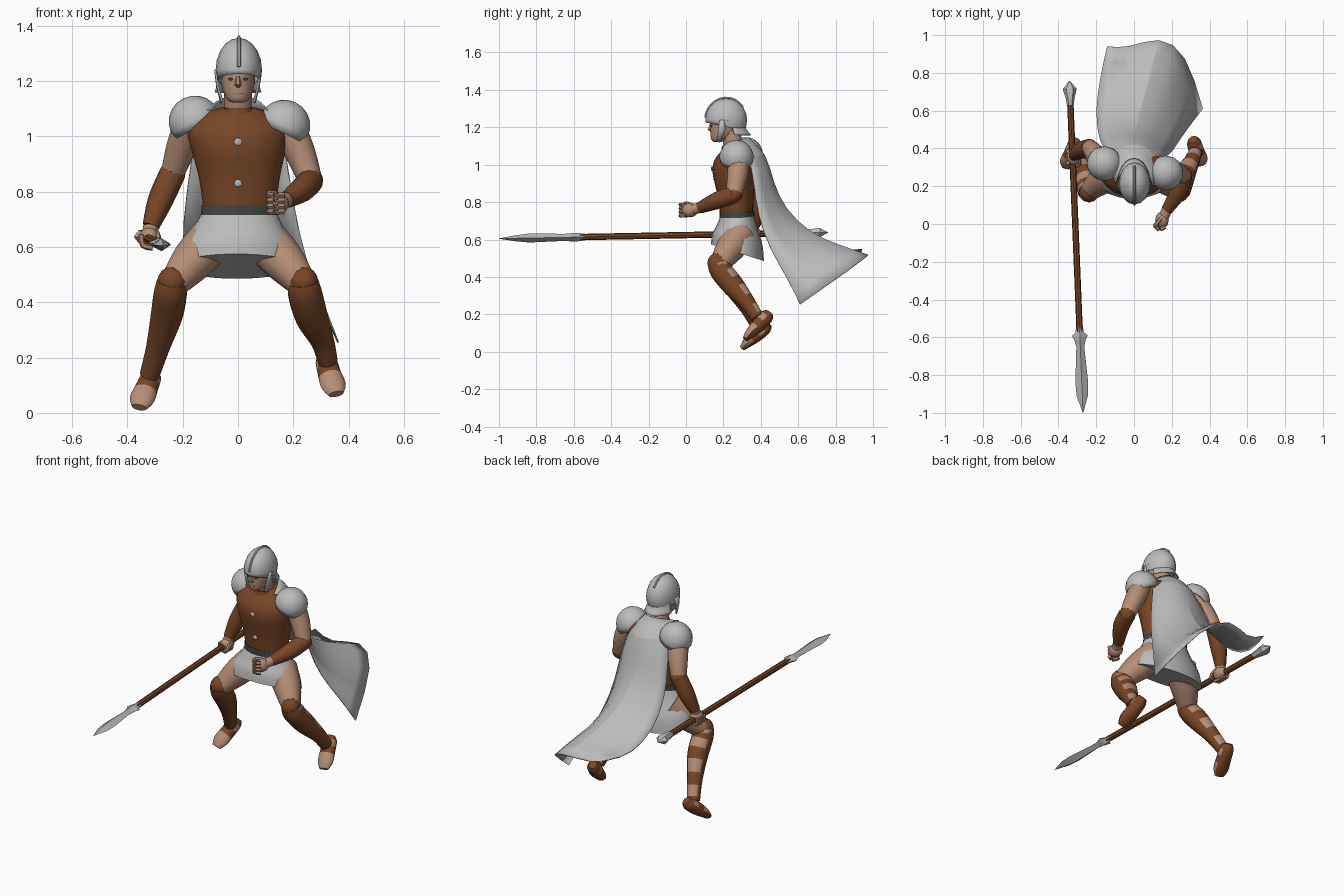
import bpy, bmesh, math
from mathutils import Vector, Matrix

if "Cube" in bpy.data.objects:
    bpy.data.objects.remove(bpy.data.objects["Cube"])


def mat(name, r, g, b):
    m = bpy.data.materials.new(name)
    m.diffuse_color = (r, g, b, 1)
    m.use_nodes = True
    m.node_tree.nodes["Principled BSDF"].inputs["Base Color"].default_value = m.diffuse_color
    return m


GREY = mat("silver_grey", .50, .50, .50)
BROWN = mat("brown_leather", .19, .062, .02)
SKIN = mat("skin", .46, .27, .18)
DARK = mat("dark_belt", .055, .06, .055)


def add(name, verts, faces, *mats):
    me = bpy.data.meshes.new(name)
    me.from_pydata([tuple(v) for v in verts], [], faces)
    bm = bmesh.new()
    bm.from_mesh(me)
    bmesh.ops.recalc_face_normals(bm, faces=bm.faces)
    bm.to_mesh(me)
    bm.free()
    for m in mats:
        me.materials.append(m)
    ob = bpy.data.objects.new(name, me)
    bpy.context.collection.objects.link(ob)
    return ob


def smooth_path(pts, sub):
    # Catmull-Rom through points of (x, y, z, rx, ry)
    pts = [tuple(p) if len(p) == 5 else tuple(p) + (p[3],) for p in pts]
    if sub < 2:
        return pts
    P, out = [pts[0]] + pts + [pts[-1]], []
    for i in range(1, len(P) - 2):
        for k in range(sub):
            t = k / sub
            out.append([.5 * (2 * b + (c - a) * t + (2*a - 5*b + 4*c - d) * t*t
                              + (3*b - a - 3*c + d) * t**3)
                        for a, b, c, d in zip(*P[i-1:i+3])])
    return out + [pts[-1]]


def tube(name, pts, *mats, n=12, sub=3, axis=None, rule=None, tilt=0):
    rings = smooth_path(pts, sub)
    cs = [Vector(r[:3]) for r in rings]
    verts, faces, last = [], [], len(rings) - 1
    for i, r in enumerate(rings):
        t = Vector(axis) if axis else (cs[min(i+1, last)] - cs[max(i-1, 0)]).normalized()
        u = Vector((1, 0, 0))
        u = (u - t * u.dot(t)).normalized()
        v = t.cross(u)
        for j in range(n):
            a = 2 * math.pi * j / n
            p = cs[i] + u * r[3] * math.cos(a) + v * r[4] * math.sin(a)
            p.z += tilt * math.sin(a) * i / last
            verts.append(p)
    for i in range(last):
        for j in range(n):
            k = (j + 1) % n
            faces.append((i*n + j, i*n + k, i*n + n + k, i*n + n + j))
    faces += [tuple(range(n)), tuple(range(last*n, last*n + n))]
    ob = add(name, verts, faces, *mats)
    if rule:
        for f in ob.data.polygons:
            f.material_index = rule(min(f.index // n, last), f.normal)
    return ob


def sheet(name, rows, m, thick=.006, sub=1):
    w = len(rows[0])
    faces = [(i*w + j, i*w + j + 1, i*w + w + j + 1, i*w + w + j)
             for i in range(len(rows) - 1) for j in range(w - 1)]
    ob = add(name, [p for r in rows for p in r], faces, m)
    if sub:
        s = ob.modifiers.new("subdivide", 'SUBSURF')
        s.levels = s.render_levels = sub
        s.boundary_smooth = 'PRESERVE_CORNERS'
    ob.modifiers.new("thickness", 'SOLIDIFY').thickness = thick
    return ob


def ball(name, c, r, m, rot=(0, 0, 0), cut=None, seg=16):
    bm = bmesh.new()
    bmesh.ops.create_uvsphere(bm, u_segments=seg, v_segments=seg // 2 + 2, radius=1)
    if cut:  # keep the part on the normal side of the plane
        bmesh.ops.bisect_plane(bm, geom=bm.verts[:] + bm.edges[:] + bm.faces[:],
                               plane_co=cut[0], plane_no=cut[1], clear_inner=True)
    R = Matrix.Rotation(rot[2], 4, 'Z') @ Matrix.Rotation(rot[1], 4, 'Y') @ Matrix.Rotation(rot[0], 4, 'X')
    bm.transform(Matrix.Translation(c) @ R @ Matrix.Diagonal((*r, 1)))
    me = bpy.data.meshes.new(name)
    bm.to_mesh(me)
    bm.free()
    me.materials.append(m)
    ob = bpy.data.objects.new(name, me)
    bpy.context.collection.objects.link(ob)
    if cut:
        ob.modifiers.new("thickness", 'SOLIDIFY').thickness = .008
    return ob


UP = (0, 0, 1)

# torso, belt, skirt
tube("cuirass", [(.005, .27, .735, .13, .088), (.005, .265, .85, .146, .1), (.002, .265, .95, .170, .122),
                 (0, .275, 1.02, .18, .125), (0, .285, 1.075, .135, .095), (0, .275, 1.105, .06, .06)],
     BROWN, n=20, axis=UP)
tube("belt", [(.005, .272, .715, .140, .093), (.005, .272, .752, .136, .094)], DARK, n=20, sub=1, axis=UP)
tube("skirt", [(.005, .275, .725, .135, .09), (.002, .275, .66, .168, .112), (-.003, .275, .60, .208, .134),
               (-.005, .275, .53, .222, .142)], GREY, n=20, axis=UP, tilt=-.045)
for z, y in ((.98, .139), (.83, .164)):
    ball("chest_stud", (0, y, z), (.014, .005, .014), GREY, seg=8)

# neck, head and face
tube("collar", [(0, .265, 1.06, .075, .08), (0, .255, 1.10, .058, .062)], BROWN, sub=1, axis=UP)
tube("neck", [(0, .265, 1.07, .052), (0, .235, 1.18, .05)], SKIN, sub=1)
tube("head", [(0, .168, 1.122, .022, .02), (0, .178, 1.135, .04, .043), (0, .2, 1.17, .056, .07),
              (0, .212, 1.21, .062, .084), (0, .215, 1.29, .066, .088)], SKIN, n=16, axis=UP)
tube("nose", [(0, .137, 1.225, .007, .008), (0, .128, 1.187, .012, .014), (0, .14, 1.175, .011, .008)],
     SKIN, n=6, sub=1, axis=UP)
ball("mouth", (0, .137, 1.156), (.02, .005, .003), BROWN, seg=8)
for s in (-1, 1):
    ball("eye", (s * .025, .136, 1.207), (.011, .004, .005), DARK, seg=8)

# helmet with ridge, neck guard and cheek guards
ball("helmet", (.003, .215, 1.24), (.084, .112, .116), GREY, cut=((0, -1, -.12), (0, .2, 1)))
tube("helmet_ridge", [(.003, .215 - .112 * math.cos(a), 1.24 + .118 * math.sin(a), .007)
                      for a in (.1, .5, 1, 1.5, 2, 2.5)], GREY, n=6, sub=2)
arc = [math.radians(a) for a in range(20, 161, 20)]
sheet("neck_guard", [[(r * math.cos(a), .215 + q * math.sin(a), z) for a in arc]
                     for r, q, z in ((.078, .1, 1.225), (.08, .105, 1.19), (.09, .135, 1.16))], GREY)
for s in (-1, 1):
    sheet("cheek_guard", [[(s * .079, .18, 1.24), (s * .08, .225, 1.24)],
                          [(s * .069, .172, 1.18), (s * .073, .21, 1.18)],
                          [(s * .052, .165, 1.125), (s * .058, .182, 1.12)]], GREY, sub=0)

# shoulder plates
for s, c in ((-1, (-.157, .32, 1.055)), (1, (.168, .27, 1.04))):
    ball("shoulder_plate", c, (.094, .092, .092), GREY, rot=(0, s * .45, 0), cut=((0, 0, -.3), UP))

# arms: upper arm, bracer and fist on each side
arms = [((-.17, .32, 1.05), (-.205, .37, .96), (-.235, .405, .87), (-.28, .39, .77), (-.315, .365, .675), (-.32, .355, .635)),
        ((.18, .28, 1.04), (.225, .275, .94), (.262, .255, .84), (.235, .17, .81), (.175, .075, .77), (.148, .02, .757))]
for sh, um, el, fm, wr, ha in arms:
    tube("upper_arm", [(*sh, .06), (*um, .055), (*el, .043)], SKIN)
    ball("elbow", el, (.046, .046, .046), BROWN, seg=12)
    tube("bracer", [(*el, .047), (*fm, .046), (*wr, .031)], BROWN)
    tube("wrist", [(*wr, .028), (*ha, .028)], SKIN, sub=1)
    ball("fist", ha, (.036, .046, .038), SKIN, seg=12)
# curled fingers and thumbs
for k in range(4):
    tube("finger", [(-.350, .325 + k * .02, .645, .011), (-.343, .325 + k * .02, .606, .011),
                    (-.308, .325 + k * .02, .597, .011)], SKIN, n=6)
    tube("finger", [(.165, -.015, .787 - k * .02, .011), (.13, -.030, .787 - k * .02, .011),
                    (.113, .005, .787 - k * .02, .011)], SKIN, n=6)
tube("thumb", [(-.298, .36, .655, .012), (-.288, .32, .63, .011), (-.305, .305, .61, .009)], SKIN, n=6)
tube("thumb", [(.145, .03, .785, .012), (.12, .0, .795, .011), (.108, -.015, .785, .009)], SKIN, n=6)


# legs: thigh, boot with strapped calf, and foot
def calf_straps(i, nrm):
    return 1 if nrm.dot(Vector((0, .72, .69))) > .3 and i % 4 in (1, 2) else 0


def open_toe(i, nrm):
    return 1 if (i >= 7 or i in (3, 4)) and nrm.y < .1 else 0


legs = [(-1, [(-.238, .168, .475, .055), (-.245, .19, .43, .06), (-.258, .255, .35, .058),
              (-.29, .33, .235, .043), (-.32, .385, .135, .036)],
         [(-.308, .437, .15, .024), (-.315, .42, .128, .038), (-.33, .375, .09, .042, .038),
          (-.347, .33, .05, .046, .028), (-.357, .302, .02, .028, .016)]),
        (1, [(.236, .168, .475, .055), (.243, .19, .43, .062), (.265, .255, .35, .06),
             (.305, .33, .26, .043), (.325, .38, .185, .036)],
         [(.312, .447, .208, .024), (.318, .43, .188, .038), (.33, .39, .145, .042, .038),
          (.345, .345, .10, .046, .028), (.355, .318, .068, .028, .016)])]
for s, shin, foot in legs:
    tube("thigh", [(s * .09, .29, .63, .085), (s * .165, .235, .55, .078), (s * .236, .175, .465, .053)], SKIN)
    ball("knee", shin[0][:3], (.054, .054, .054), BROWN, seg=12)
    tube("boot", shin, BROWN, SKIN, n=14, sub=4, rule=calf_straps)
    tube("foot", foot, BROWN, SKIN, n=12, sub=3, rule=open_toe)


# spear, placed along its own slanted line
def on_spear(y, rx, rz=None):
    t = (y + 1) / 1.76
    return (-.27 - .072 * t, y, .605 + .033 * t, rx, rz or rx)


tube("spear_shaft", [on_spear(.66, .017), on_spear(-.57, .017)], BROWN, n=8, sub=1)
tube("spear_blade", [on_spear(*p) for p in ((-.54, .018), (-.575, .022), (-.59, .042, .023), (-.615, .03, .022),
                                            (-.65, .021, .019), (-.84, .034, .024), (-.91, .03, .016), (-1, .001))],
     GREY, n=4, sub=1)
tube("spear_butt", [on_spear(*p) for p in ((.63, .019), (.66, .022), (.715, .037, .028), (.758, .002))],
     GREY, n=6, sub=1)

# cape, blown back and to one side
cape = [[(-.10, .21, 1.105), (-.07, .31, 1.14), (0, .345, 1.15), (.07, .31, 1.14), (.10, .20, 1.105)],
        [(-.14, .36, 1.08), (-.08, .42, 1.07), (0, .44, 1.06), (.08, .42, 1.07), (.14, .34, 1.07)],
        [(-.17, .42, .92), (-.09, .455, .91), (0, .475, .90), (.10, .445, .90), (.18, .365, .91)],
        [(-.19, .47, .76), (-.10, .51, .76), (.02, .545, .77), (.11, .49, .74), (.205, .385, .73)],
        [(-.205, .60, .62), (-.10, .63, .63), (.06, .69, .645), (.16, .60, .58), (.245, .45, .55)],
        [(-.18, .78, .53), (-.06, .77, .53), (.10, .85, .59), (.23, .76, .53), (.31, .54, .40)],
        [(-.14, .94, .55), (-.03, .93, .49), (.135, 1.0, .54), (.28, .91, .465), (.365, .61, .255)]]
sheet("cape", cape, GREY)

# smooth shading with hard edges kept
for ob in bpy.data.objects:
    ob.select_set(True)
bpy.context.view_layer.objects.active = bpy.data.objects["cape"]
bpy.ops.object.shade_smooth_by_angle(angle=math.radians(38))
